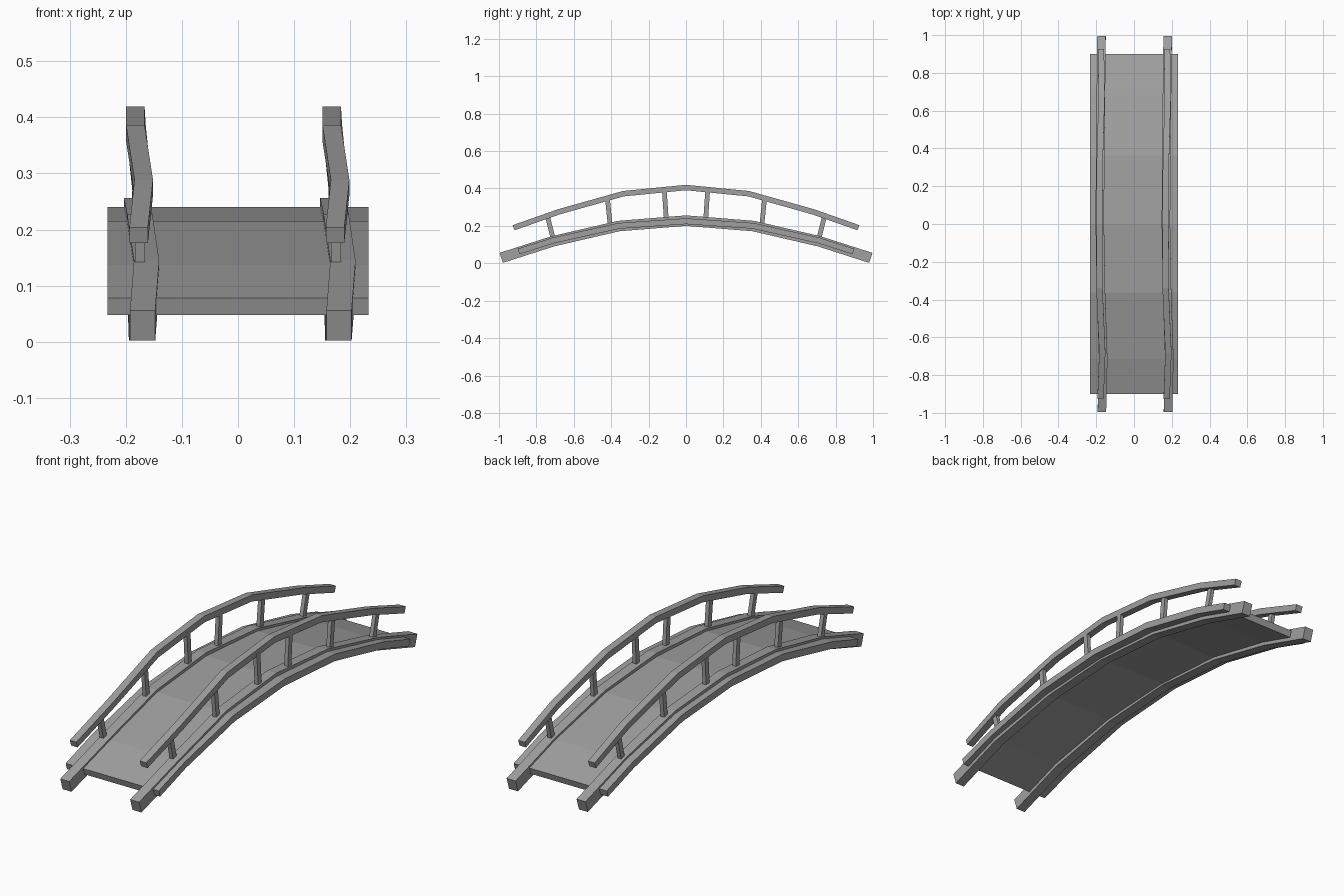
import bpy, bmesh
from mathutils import Vector

cube = bpy.data.objects.get("Cube")
if cube:
    bpy.data.objects.remove(cube)

grey = bpy.data.materials.new("weathered_grey")
grey.use_nodes = True
colour = (0.35, 0.35, 0.35, 1)
grey.diffuse_color = colour
grey.node_tree.nodes["Principled BSDF"].inputs["Base Color"].default_value = colour


def sweep(name, path, width, depth):
    """Sweep a rectangle along (x, y, z) points, mitred at every bend."""
    pts = [Vector(p) for p in path]
    bm = bmesh.new()
    rings = []
    for i, p in enumerate(pts):
        dirs = []
        for a, b in ((i - 1, i), (i, i + 1)):
            if a >= 0 and b < len(pts):
                d = pts[b] - pts[a]
                dirs.append(Vector((0, d.y, d.z)).normalized())
        t = sum(dirs, Vector()).normalized()
        up = Vector((0, -t.z, t.y)) * (depth / 2 / t.dot(dirs[0]))
        side = Vector((width / 2, 0, 0))
        rings.append([bm.verts.new(p + v) for v in
                      (-side - up, side - up, side + up, -side + up)])
    for a, b in zip(rings, rings[1:]):
        for k in range(4):
            n = (k + 1) % 4
            bm.faces.new((a[k], a[n], b[n], b[k]))
    bm.faces.new(rings[0][::-1])
    bm.faces.new(rings[-1])
    bmesh.ops.recalc_face_normals(bm, faces=bm.faces)
    mesh = bpy.data.meshes.new(name)
    bm.to_mesh(mesh)
    bm.free()
    mesh.materials.append(grey)
    obj = bpy.data.objects.new(name, mesh)
    bpy.context.collection.objects.link(obj)


def arch(half, wobble, x):
    """Full arch from (y, z) points of the front half, with a slight sideways wobble."""
    line = half + [(-y, z) for y, z in half[-2::-1]]
    return [(x + w, y, z) for w, (y, z) in zip(wobble, line)]


# Arched walkway
deck = [(-0.895, 0.063), (-0.71, 0.122), (-0.36, 0.2), (0, 0.225)]
sweep("deck", arch(deck, [0] * 7, 0), 0.466, 0.031)

# Side beams, handrails and their leaning posts
beam = [(-0.988, 0.029), (-0.71, 0.118), (-0.36, 0.199), (0, 0.228)]
rail = [(-0.922, 0.19), (-0.68, 0.275), (-0.335, 0.372), (0, 0.405)]
beam_wobble = [0.005, 0.012, 0, -0.006, -0.004, 0, 0.003]
rail_wobble = [-0.002, 0.007, -0.008, -0.008, -0.006, 0.004, 0]
posts = [(0.71, 0.13, 0.74, 0.25), (0.405, 0.2, 0.42, 0.345), (0.105, 0.23, 0.116, 0.392)]

for side, x in (("right", -0.175), ("left", 0.175)):
    sweep(side + "_beam", arch(beam, beam_wobble, x), 0.045, 0.056)
    sweep(side + "_handrail", arch(rail, rail_wobble, x), 0.033, 0.029)
    for end, s in (("front", -1), ("back", 1)):
        for n, (y0, z0, y1, z1) in enumerate(posts, 1):
            sweep(f"{side}_{end}_post_{n}",
                  [(x, s * y0, z0), (x, s * y1, z1)], 0.018, 0.025)
